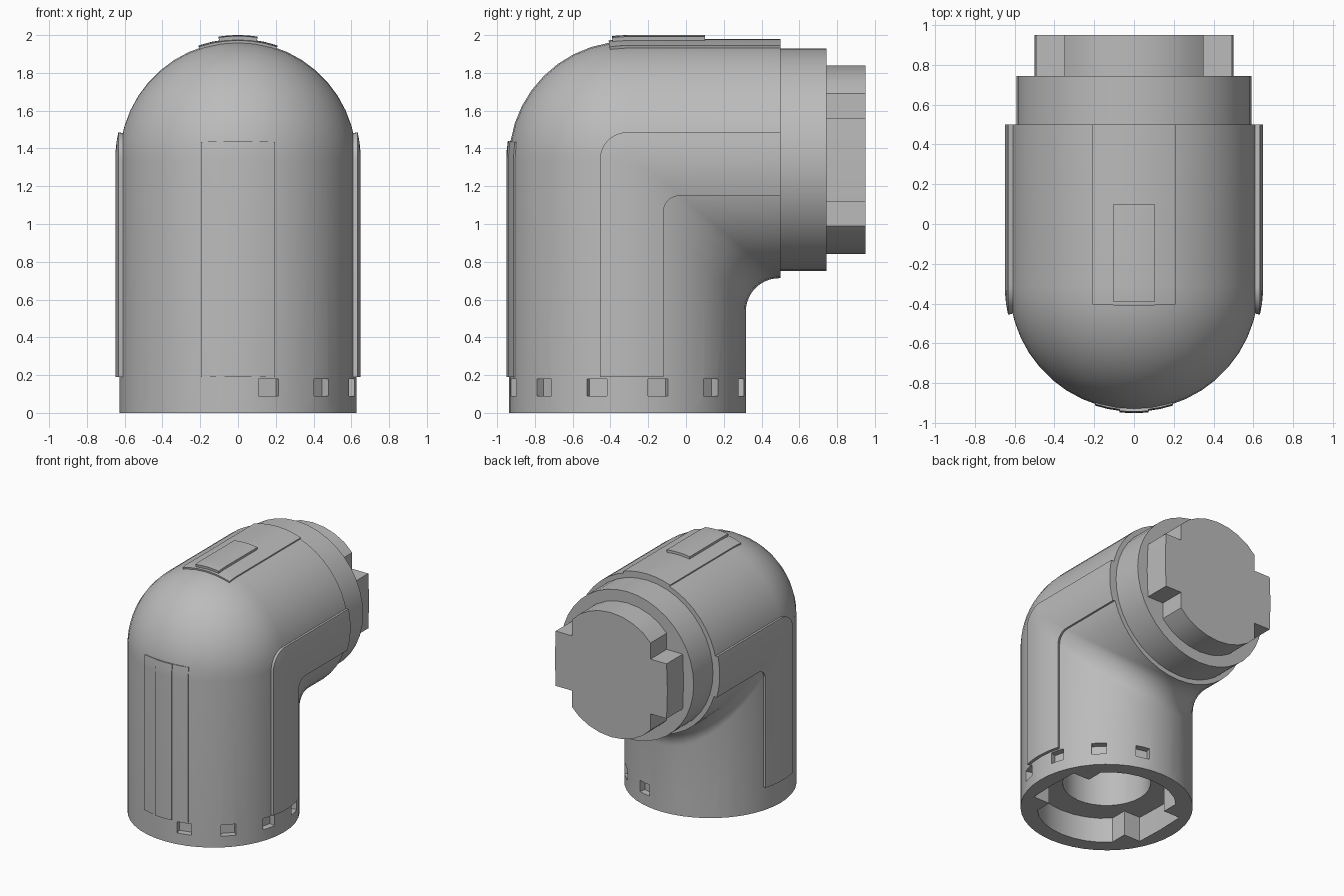
import bpy, bmesh
from math import sin, cos, pi, radians
from mathutils import Matrix, Vector

cube = bpy.data.objects.get("Cube")
if cube:
    bpy.data.objects.remove(cube)

CY, CZ = -0.31, 1.34      # axis of the upright leg, axis of the level leg
BODY_R = 0.627
FLANGE_Y = 0.5

grey = bpy.data.materials.new("plain_grey")
grey.use_nodes = True
COLOUR = (0.5, 0.5, 0.5, 1)
grey.diffuse_color = COLOUR
grey.node_tree.nodes["Principled BSDF"].inputs["Base Color"].default_value = COLOUR


def finish(name, bm):
    bmesh.ops.recalc_face_normals(bm, faces=bm.faces)
    mesh = bpy.data.meshes.new(name)
    bm.to_mesh(mesh)
    bm.free()
    mesh.materials.append(grey)
    obj = bpy.data.objects.new(name, mesh)
    bpy.context.collection.objects.link(obj)
    return obj


def activate(obj):
    bpy.ops.object.select_all(action='DESELECT')
    obj.select_set(True)
    bpy.context.view_layer.objects.active = obj


def smooth(obj):
    activate(obj)
    bpy.ops.object.shade_smooth_by_angle(angle=radians(30))


def elbow_path(angle, radius, start, turn, end):
    """One lengthwise line of the elbow: up, around the corner, then back."""
    x, d = radius * sin(angle), radius * cos(angle)
    r = max(d, 0.05 - 0.2 * d)
    cy, cz = CY - d + r, CZ + d - r
    pts = [Vector((x, CY - d, start))] if start is not None else []
    for t in turn:
        pts.append(Vector((x, cy - r * cos(t * pi / 2), cz + r * sin(t * pi / 2))))
    if end is not None:
        pts.append(Vector((x, end, CZ + d)))
    return pts


def skin(bm, lines, closed):
    grid = [[bm.verts.new(p) for p in line] for line in lines]
    n = len(grid)
    for i in range(n if closed else n - 1):
        a, b = grid[i], grid[(i + 1) % n]
        for j in range(len(a) - 1):
            bm.faces.new((a[j], b[j], b[j + 1], a[j + 1]))
    return grid


def raised_plate(name, a0, a1, radius, start, turn, end):
    """Thin raised plate that follows the elbow surface."""
    steps = 6
    angles = [radians(a0 + (a1 - a0) * i / steps) for i in range(steps + 1)]
    bm = bmesh.new()
    outer = skin(bm, [elbow_path(a, radius, start, turn, end) for a in angles], False)
    inner = skin(bm, [elbow_path(a, radius - 0.04, start, turn, end) for a in angles], False)

    def border(g):
        return ([row[0] for row in g] + g[-1][1:]
                + [row[-1] for row in reversed(g[:-1])] + g[0][-2:0:-1])
    bo, bi = border(outer), border(inner)
    for i in range(len(bo)):
        k = (i + 1) % len(bo)
        bm.faces.new((bo[i], bo[k], bi[k], bi[i]))
    smooth(finish(name, bm))


def prism(name, outline, matrix, depth):
    bm = bmesh.new()
    face = bm.faces.new([bm.verts.new((u, v, 0)) for u, v in outline])
    ext = bmesh.ops.extrude_face_region(bm, geom=[face])
    tops = [v for v in ext["geom"] if isinstance(v, bmesh.types.BMVert)]
    bmesh.ops.translate(bm, verts=tops, vec=(0, 0, depth))
    bm.transform(matrix)
    return finish(name, bm)


def circle(r, n=40):
    return [(r * cos(2 * pi * i / n), r * sin(2 * pi * i / n)) for i in range(n)]


def key_outline(r):
    """Disc with a square bite at each diagonal."""
    tab, bite = 0.44 * r, 0.7 * r
    quarter = [(r, 0), (0.985 * r, tab), (bite, tab), (bite, bite)]
    quarter += [(r * cos(radians(a)), r * sin(radians(a))) for a in (56, 67, 78)]
    half = quarter + [(0, r)] + [(-u, v) for u, v in reversed(quarter[1:])]
    return half + [(-u, -v) for u, v in half]


def cut(obj, cutter):
    mod = obj.modifiers.new("cut", 'BOOLEAN')
    mod.operation = 'DIFFERENCE'
    mod.solver = 'EXACT'
    mod.object = cutter
    activate(obj)
    bpy.ops.object.modifier_apply(modifier=mod.name)
    bpy.data.objects.remove(cutter)


# Elbow body
full_turn = [i / 10 for i in range(11)]
bm = bmesh.new()
ring_angles = [2 * pi * i / 44 for i in range(44)]
grid = skin(bm, [elbow_path(a, BODY_R, 0, full_turn, FLANGE_Y) for a in ring_angles], True)
bm.faces.new([line[0] for line in grid])
bm.faces.new([line[-1] for line in grid])
body = finish("elbow_body", bm)

# Keyed socket and bore in the underside
upright = Matrix.Translation((0, CY, -0.1))
cut(body, prism("socket_cutter", key_outline(0.51), upright, 0.3))
cut(body, prism("bore_cutter", circle(0.32, 32), upright, 1.0))

# Ring of small pockets round the foot
for i in range(12):
    place = Matrix.Translation((0, CY, 0.09)) @ Matrix.Rotation(radians(15 + 30 * i), 4, 'Z')
    pocket = [(0.575, -0.055), (0.7, -0.055), (0.7, 0.055), (0.575, 0.055)]
    cut(body, prism("pocket_cutter", pocket, place, 0.09))
smooth(body)

# Raised plates on the sides, front and top
for side, name in ((1, "left"), (-1, "right")):
    raised_plate(name + "_side_plate", side * 77, side * 107, 0.65, 0.19, full_turn, FLANGE_Y)
raised_plate("front_wide_plate", -18, 18, 0.634, 0.19, [0, 0.05, 0.1], None)
raised_plate("front_narrow_plate", -6.5, 6.5, 0.641, 0.19, [0, 0.05, 0.1], None)
raised_plate("top_wide_plate", -19, 19, 0.64, None, [0.9, 0.95, 1], FLANGE_Y)
raised_plate("top_narrow_plate", -9, 9, 0.66, None, [0.92, 0.96, 1], 0.1)

# Collar and keyed plug on the back
backward = Matrix.Translation((0, FLANGE_Y - 0.02, CZ)) @ Matrix.Rotation(-pi / 2, 4, 'X')
smooth(prism("collar", circle(0.59), backward, 0.265))
smooth(prism("keyed_plug", key_outline(0.5), backward, 0.47))
